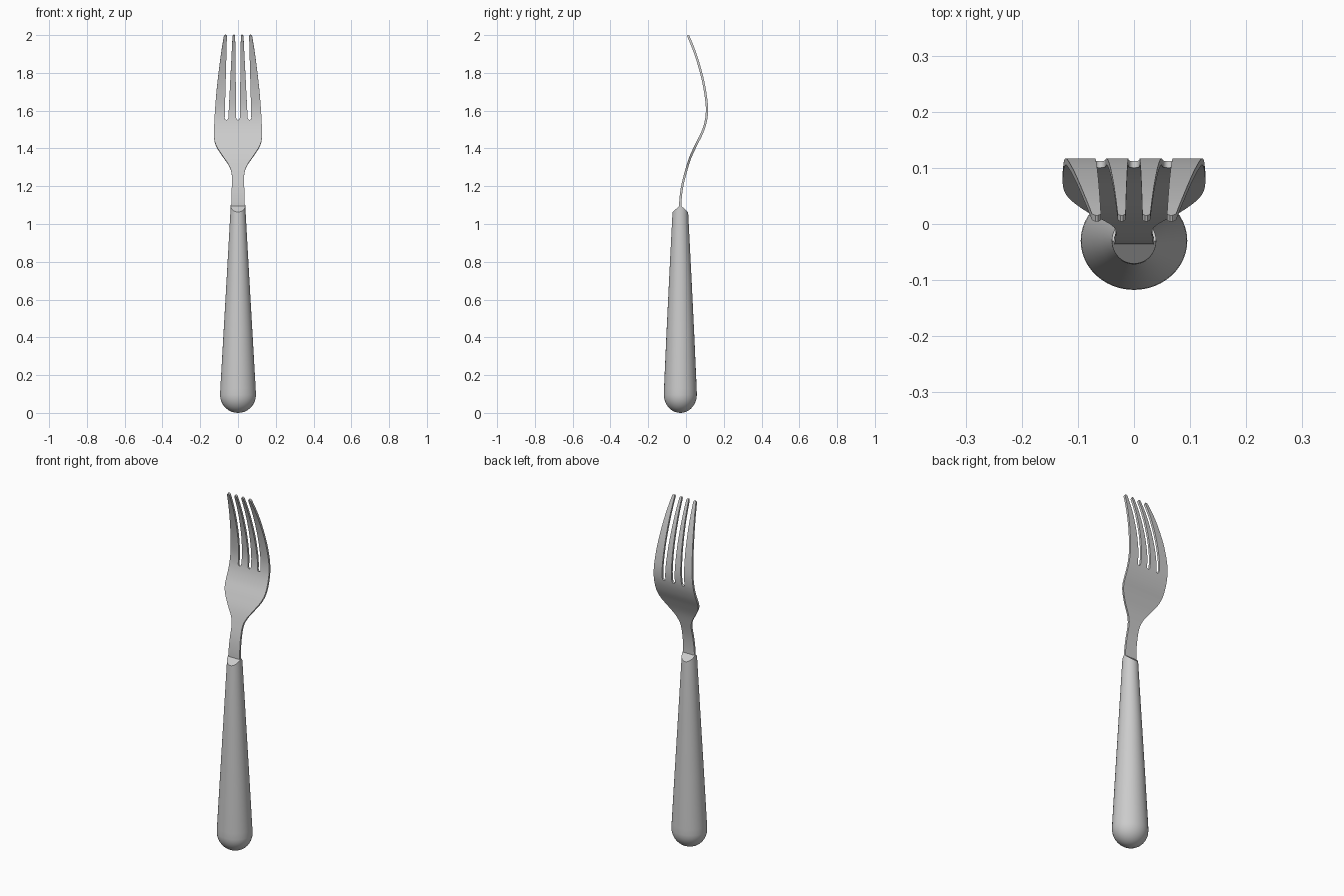
import bpy, bmesh, math

if "Cube" in bpy.data.objects:
    bpy.data.objects.remove(bpy.data.objects["Cube"])


def smooth(pts, z):
    """Smooth curve through (z, value) points."""
    n = len(pts)

    def slope(i):
        a, b = pts[max(i - 1, 0)], pts[min(i + 1, n - 1)]
        return (b[1] - a[1]) / (b[0] - a[0])
    i = 0
    while i < n - 2 and z > pts[i + 1][0]:
        i += 1
    (z0, v0), (z1, v1) = pts[i], pts[i + 1]
    d = z1 - z0
    t = (z - z0) / d
    return ((2*t**3 - 3*t*t + 1) * v0 + (t**3 - 2*t*t + t) * d * slope(i)
            + (3*t*t - 2*t**3) * v1 + (t**3 - t*t) * d * slope(i + 1))


def finish(bm, name, thickness=0):
    bmesh.ops.remove_doubles(bm, verts=bm.verts, dist=1e-5)
    bmesh.ops.recalc_face_normals(bm, faces=bm.faces)
    me = bpy.data.meshes.new(name)
    bm.to_mesh(me)
    bm.free()
    ob = bpy.data.objects.new(name, me)
    bpy.context.collection.objects.link(ob)
    bpy.ops.object.select_all(action='DESELECT')
    ob.select_set(True)
    bpy.context.view_layer.objects.active = ob
    if thickness:
        m = ob.modifiers.new("thickness", 'SOLIDIFY')
        m.thickness = thickness
        m.offset = 0
        bpy.ops.object.modifier_apply(modifier=m.name)
    bpy.ops.object.shade_smooth_by_angle(angle=math.radians(35))
    return ob


# Handle: tapered oval body with a domed end and a wedge-cut top
YC, SEG = -0.03, 48
profile = [(0.095 * math.sin(a), 0.095 * (1 - math.cos(a)))
           for a in [math.radians(d) for d in range(10, 91, 10)]]
profile += [(0.0935, 0.13), (0.078, 0.4), (0.0595, 0.72), (0.041, 1.05), (0.0395, None)]
bm = bmesh.new()
rings = []
for r, z in profile:
    squash = 0.91 + 0.12 * (1.1 if z is None else z) / 1.1
    ring = []
    for k in range(SEG):
        a = 2 * math.pi * k / SEG
        dy = r * squash * math.sin(a)
        ring.append(bm.verts.new((r * math.cos(a), YC + dy,
                                  1.1 - 0.9 * abs(dy) if z is None else z)))
    rings.append(ring)
pole = bm.verts.new((0, YC, 0))
for k in range(SEG):
    j = (k + 1) % SEG
    bm.faces.new((pole, rings[0][j], rings[0][k]))
    for lo, hi in zip(rings, rings[1:]):
        bm.faces.new((lo[k], lo[j], hi[j], hi[k]))
top = rings[-1]
bm.faces.new(top[:SEG // 2 + 1])
bm.faces.new(top[SEG // 2:] + [top[0]])
finish(bm, "handle")

# Fork head: bent sheet made of four strips that split into tines
bend = [(1.06, -0.031), (1.13, -0.029), (1.2, -0.02), (1.28, 0.0), (1.35, 0.022),
        (1.42, 0.054), (1.48, 0.084), (1.54, 0.104), (1.6, 0.111), (1.66, 0.107),
        (1.75, 0.092), (1.85, 0.066), (1.93, 0.039), (2.0, 0.010)]
width = [(1.06, 0.037), (1.13, 0.035), (1.2, 0.033), (1.27, 0.034), (1.31, 0.048),
         (1.36, 0.082), (1.41, 0.114), (1.45, 0.126), (1.52, 0.126), (1.6, 0.122),
         (1.7, 0.114), (1.8, 0.103), (1.9, 0.09), (2.0, 0.074)]
SPLIT, TIP = 1.55, 2.0


def strip_edges(z):
    w = smooth(width, z)
    if z <= SPLIT:
        return [(-w, -w * 0.49), (-w * 0.49, 0), (0, w * 0.49), (w * 0.49, w)]
    t = (z - SPLIT) / (TIP - SPLIT)
    w0 = smooth(width, SPLIT) * 0.49
    c = w0 + (0.0437 - w0) * t
    s = min(1, (z - SPLIT) / 0.012)
    h = (0.0095 + 0.0055 * t) * math.sqrt(1 - (1 - s) ** 2)
    right = [(h, c - h), (c + h, w)]
    edges = [(-b, -a) for a, b in reversed(right)] + right
    # rounded tine tips
    e = max(0, (z - (TIP - 0.009)) / 0.009)
    f = max(0.3, math.sqrt(max(0, 1 - e * e)))
    return [((a + b) / 2 - f * (b - a) / 2, (a + b) / 2 + f * (b - a) / 2)
            for a, b in edges]


rows = [1.06 + (SPLIT - 1.06) * i / 40 for i in range(41)]
rows += [SPLIT + d for d in (0.0006, 0.002, 0.004, 0.007, 0.012)]
rows += [1.562 + (1.991 - 1.562) * i / 30 for i in range(1, 31)]
rows += [1.994, 1.9965, 1.9985, 2.0]
bm = bmesh.new()
for n in range(4):
    prev = None
    for z in rows:
        y = smooth(bend, z)
        cur = [bm.verts.new((x, y, z)) for x in strip_edges(z)[n]]
        if prev:
            bm.faces.new((prev[0], prev[1], cur[1], cur[0]))
        prev = cur
finish(bm, "fork_head", 0.012)
